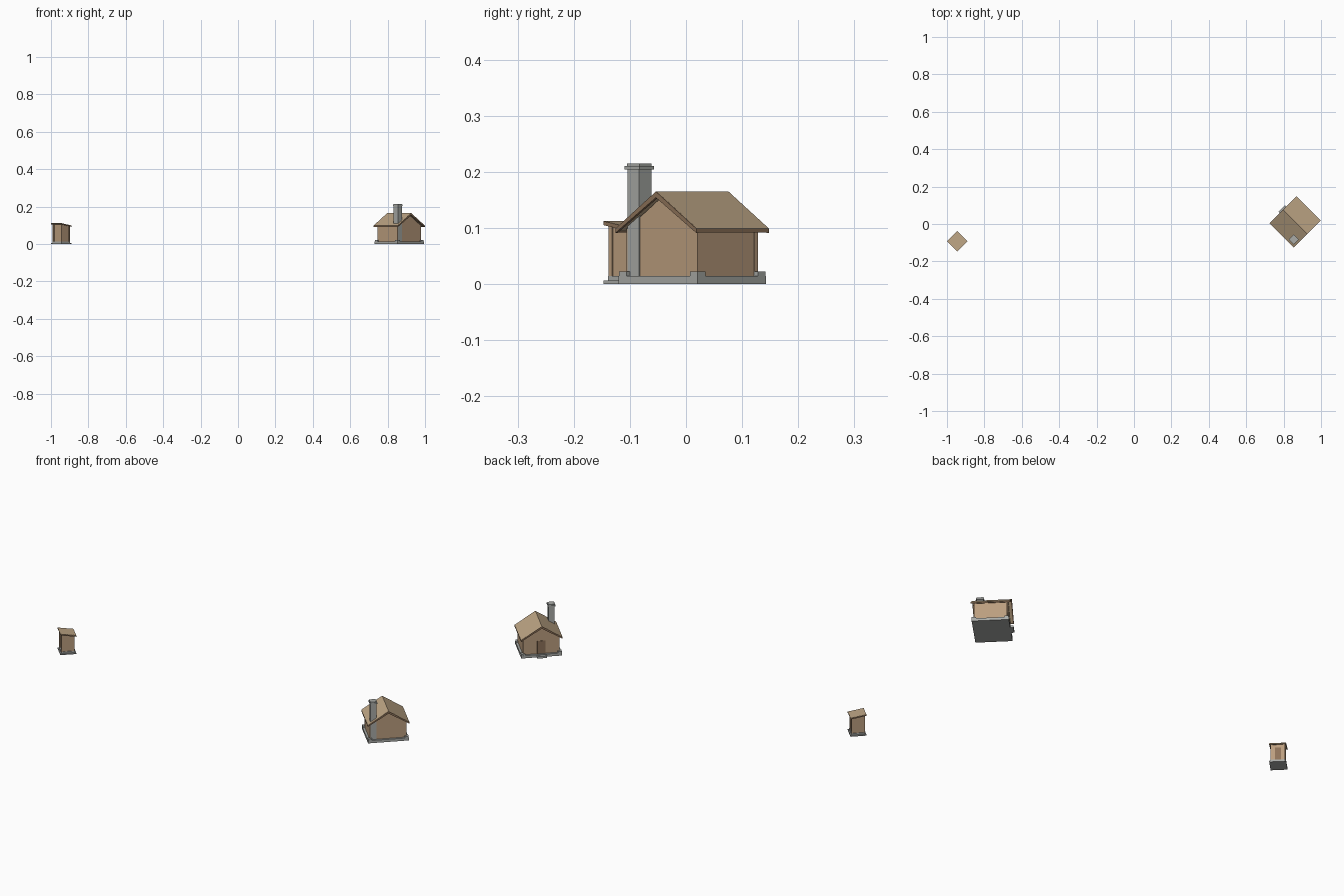
import bpy, bmesh
from math import radians
from mathutils import Matrix

if "Cube" in bpy.data.objects:
    bpy.data.objects.remove(bpy.data.objects["Cube"])


def material(name, rgb):
    m = bpy.data.materials.new(name)
    m.diffuse_color = (*rgb, 1)
    m.use_nodes = True
    m.node_tree.nodes["Principled BSDF"].inputs["Base Color"].default_value = m.diffuse_color
    return m


WALL = material("wall_wood", (0.50, 0.34, 0.21))
ROOF = material("roof_wood", (0.50, 0.37, 0.23))
TRIM = material("dark_wood", (0.27, 0.17, 0.10))
STONE = material("stone", (0.40, 0.41, 0.39))

# Both buildings are turned 45 degrees; local x runs along the cabin ridge
TURN = Matrix.Rotation(radians(-45), 4, 'Z')
CABIN = Matrix.Translation((0.862, 0.011, 0)) @ TURN
SHED = Matrix.Translation((-0.945, -0.092, 0)) @ TURN


def prism(name, place, profile, x0, x1, mat):
    """Extrude a (y, z) profile along local x."""
    bm = bmesh.new()
    face = bm.faces.new([bm.verts.new((x0, y, z)) for y, z in profile])
    out = bmesh.ops.extrude_face_region(bm, geom=[face])
    verts = [g for g in out["geom"] if isinstance(g, bmesh.types.BMVert)]
    bmesh.ops.translate(bm, verts=verts, vec=(x1 - x0, 0, 0))
    bmesh.ops.recalc_face_normals(bm, faces=bm.faces)
    me = bpy.data.meshes.new(name)
    bm.to_mesh(me)
    bm.free()
    me.materials.append(mat)
    ob = bpy.data.objects.new(name, me)
    ob.matrix_world = place
    bpy.context.collection.objects.link(ob)
    return ob


def box(name, place, x, y, z, mat):
    return prism(name, place, [(y[0], z[0]), (y[1], z[0]), (y[1], z[1]), (y[0], z[1])],
                 x[0], x[1], mat)


def centred(name, place, cx, cy, hx, hy, z, mat):
    return box(name, place, (cx - hx, cx + hx), (cy - hy, cy + hy), z, mat)


# Cabin foundation, corner stones and door step
centred("foundation", CABIN, 0, 0, 0.086, 0.100, (0, 0.014), STONE)
for i, sx in enumerate((-1, 1)):
    for j, sy in enumerate((-1, 1)):
        centred(f"corner_stone_{i}{j}", CABIN, sx * 0.076, sy * 0.090, 0.0095, 0.0095,
                (0.002, 0.022), STONE)
box("door_step", CABIN, (-0.101, -0.080), (-0.024, 0.024), (0, 0.010), STONE)

# Cabin walls with gables, and corner posts
prism("cabin_walls", CABIN, [(-0.089, 0.014), (0.089, 0.014), (0.089, 0.098),
                             (0, 0.156), (-0.089, 0.098)], -0.075, 0.075, WALL)
for i, sx in enumerate((-1, 1)):
    for j, sy in enumerate((-1, 1)):
        centred(f"cabin_post_{i}{j}", CABIN, sx * 0.0715, sy * 0.0855, 0.0045, 0.0045,
                (0.014, 0.099), WALL)

# Door in the rear gable
box("cabin_door", CABIN, (-0.0765, -0.070), (-0.020, 0.020), (0.014, 0.082), TRIM)

# Gabled roof with dark barge boards and eave boards
for side, s in (("left", -1), ("right", 1)):
    prism(f"roof_{side}", CABIN, [(0, 0.165), (s * 0.102, 0.099),
                                  (s * 0.102, 0.093), (0, 0.157)], -0.090, 0.090, ROOF)
    for end, e in (("rear", -1), ("front", 1)):
        prism(f"barge_board_{side}_{end}", CABIN,
              [(0, 0.1648), (s * 0.102, 0.0988), (s * 0.102, 0.091), (0, 0.154)],
              e * 0.086, e * 0.0916, TRIM)
    box(f"eave_board_{side}", CABIN, (-0.090, 0.090),
        sorted((s * 0.100, s * 0.1025)), (0.092, 0.098), TRIM)

# Chimney standing in the front corner, with a stepped cap
centred("chimney", CABIN, 0.061, -0.072, 0.0155, 0.0150, (0.014, 0.206), STONE)
centred("chimney_cap", CABIN, 0.061, -0.072, 0.0185, 0.0185, (0.204, 0.210), STONE)
centred("chimney_top", CABIN, 0.061, -0.072, 0.0155, 0.0155, (0.210, 0.215), STONE)

# Outhouse base
centred("shed_slab", SHED, 0, 0, 0.039, 0.039, (0, 0.006), STONE)
centred("shed_floor", SHED, 0, 0, 0.0335, 0.0335, (0.006, 0.014), STONE)

# Outhouse walls, corner posts and door on the low side
prism("shed_walls", SHED, [(-0.028, 0.014), (0.028, 0.014), (0.028, 0.096),
                           (-0.028, 0.105)], -0.030, 0.030, WALL)
for sx in (-1, 1):
    for sy, top in ((-1, 0.105), (1, 0.095)):
        centred(f"shed_post_{sx}_{sy}", SHED, sx * 0.0285, sy * 0.0285, 0.004, 0.004,
                (0.014, top), WALL)
box("shed_door", SHED, (-0.014, 0.014), (0.026, 0.030), (0.014, 0.080), TRIM)

# Outhouse sloping roof with dark edge boards
prism("shed_roof", SHED, [(-0.039, 0.112), (0.039, 0.099), (0.039, 0.094),
                          (-0.039, 0.107)], -0.0385, 0.0385, ROOF)
for e in (-1, 1):
    prism(f"shed_roof_edge_{e}", SHED, [(-0.039, 0.1115), (0.039, 0.0985), (0.039, 0.092),
                                        (-0.039, 0.105)], e * 0.036, e * 0.039, TRIM)
